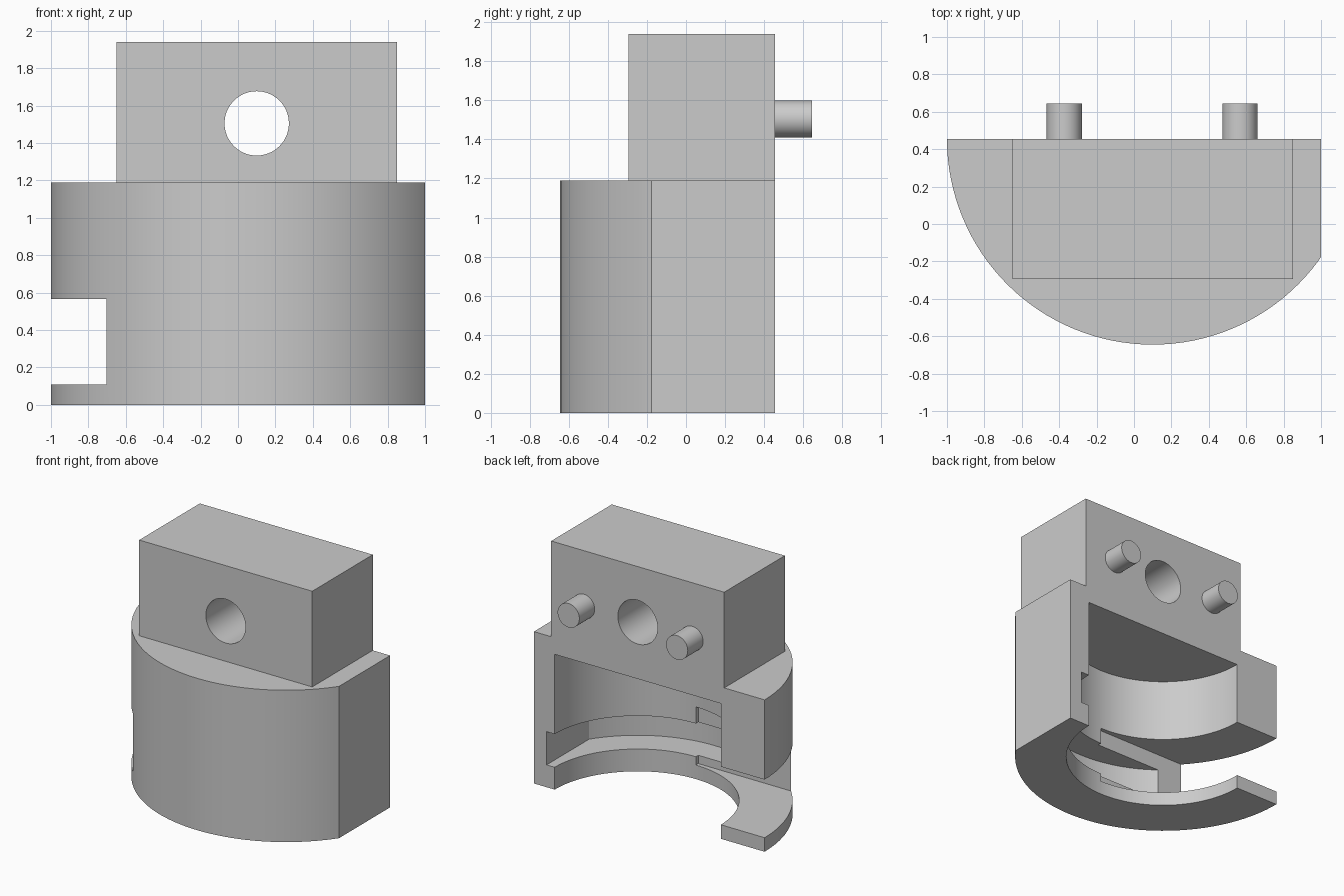
import bpy
import bmesh
from math import radians
from mathutils import Matrix, Vector

old = bpy.data.objects.get("Cube")
if old:
    bpy.data.objects.remove(old, do_unlink=True)

AXIS_X, BACK_Y = 0.1, 0.455    # centre line of the round body, flat rear plane
PIN_Z = 1.505

grey = bpy.data.materials.new("plain grey")
grey.use_nodes = True
grey.diffuse_color = (0.6, 0.6, 0.6, 1)
grey.node_tree.nodes["Principled BSDF"].inputs["Base Color"].default_value = (0.6, 0.6, 0.6, 1)


def finish(name, bm):
    mesh = bpy.data.meshes.new(name)
    bm.to_mesh(mesh)
    bm.free()
    mesh.materials.append(grey)
    obj = bpy.data.objects.new(name, mesh)
    bpy.context.collection.objects.link(obj)
    return obj


def box(name, low, high):
    low, high = Vector(low), Vector(high)
    bm = bmesh.new()
    bmesh.ops.create_cube(bm, size=1, matrix=Matrix.Translation((low + high) / 2)
                          @ Matrix.Diagonal((*(high - low), 1)))
    return finish(name, bm)


def cylinder(name, radius, start, length, along_y=False, sides=128):
    """Cylinder from a start point, running up or towards the rear."""
    turn = Matrix.Rotation(radians(-90), 4, 'X') if along_y else Matrix()
    bm = bmesh.new()
    bmesh.ops.create_cone(bm, cap_ends=True, segments=sides, radius1=radius, radius2=radius,
                          depth=length, matrix=Matrix.Translation(start) @ turn
                          @ Matrix.Translation((0, 0, length / 2)))
    return finish(name, bm)


def combine(target, tool, operation='DIFFERENCE'):
    mod = target.modifiers.new(tool.name, 'BOOLEAN')
    mod.operation, mod.solver, mod.object = operation, 'EXACT', tool
    bpy.context.view_layer.objects.active = target
    bpy.ops.object.modifier_apply(modifier=mod.name)
    bpy.data.objects.remove(tool, do_unlink=True)


def smooth(obj):
    bpy.ops.object.select_all(action='DESELECT')
    obj.select_set(True)
    bpy.context.view_layer.objects.active = obj
    bpy.ops.object.shade_smooth_by_angle(angle=radians(25))


# Round housing with a flat side, and the block on top
housing = cylinder("housing", 1.1, (AXIS_X, BACK_Y, 0), 1.19)
combine(housing, box("flat_side", (1, -2, -1), (2, 2, 3)))
combine(housing, box("top_block", (-0.65, -0.295, 1.12), (0.85, 0.6, 1.94)), 'UNION')

# Open cavity, then the wider groove with its own flat side
combine(housing, cylinder("cavity", 0.72, (AXIS_X, BACK_Y, -0.1), 1.16))
groove = cylinder("groove", 0.95, (AXIS_X, BACK_Y, 0.175), 0.26)
combine(groove, box("groove_flat", (0.89, -2, -1), (2, 2, 2)))
combine(housing, groove)

# Side slot, rear cut and the hole through the block
combine(housing, box("side_slot", (-1.5, -0.295, 0.11), (AXIS_X, 2, 0.565)))
combine(housing, box("rear_cut", (-2, BACK_Y, -1), (2, 3, 3)))
combine(housing, cylinder("through_hole", 0.172, (AXIS_X, -1, PIN_Z), 2, True, 64))
smooth(housing)

# Locating pins on the rear face
for name, x in (("right_pin", -0.373), ("left_pin", 0.567)):
    smooth(cylinder(name, 0.094, (x, BACK_Y - 0.02, PIN_Z), 0.21, True, 48))
